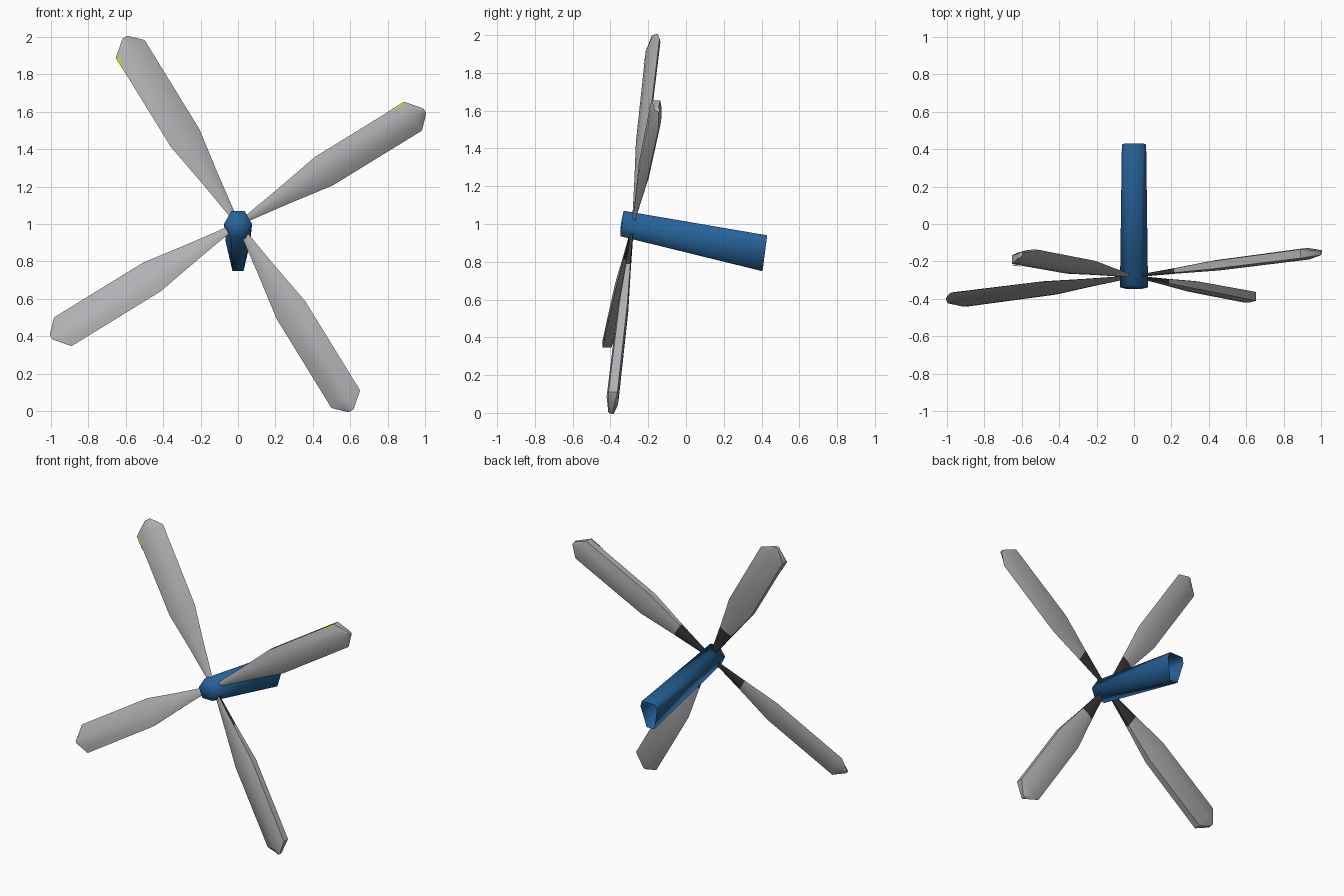
import bpy, bmesh, math
from mathutils import Vector

if "Cube" in bpy.data.objects:
    bpy.data.objects.remove(bpy.data.objects["Cube"])


def material(name, rgb):
    m = bpy.data.materials.new(name)
    m.diffuse_color = (*rgb, 1)
    m.use_nodes = True
    m.node_tree.nodes["Principled BSDF"].inputs["Base Color"].default_value = m.diffuse_color
    return m


BLUE = material("hub blue", (0.02, 0.125, 0.32))
GREY = material("blade grey", (0.44, 0.44, 0.46))
DARK = material("root dark grey", (0.04, 0.04, 0.045))
YELLOW = material("tip yellow", (0.75, 0.68, 0.01))


def finish(name, bm, mats, recalc=True):
    if recalc:
        bmesh.ops.recalc_face_normals(bm, faces=bm.faces)
    me = bpy.data.meshes.new(name)
    bm.to_mesh(me)
    bm.free()
    for m in mats:
        me.materials.append(m)
    ob = bpy.data.objects.new(name, me)
    bpy.context.collection.objects.link(ob)
    return ob


def smooth(ob, angle):
    bpy.ops.object.select_all(action='DESELECT')
    ob.select_set(True)
    bpy.context.view_layer.objects.active = ob
    bpy.ops.object.shade_smooth_by_angle(angle=math.radians(angle))


def hub():
    """Tapering six-sided tube, closed at the front and open at the back."""
    def ring(bm, half, y_top):
        top = half[0][1]
        pts = half + [(-x, z) for x, z in reversed(half)]
        return [bm.verts.new((x, y_top - 0.13 * (top - z), z)) for x, z in pts]
    bm = bmesh.new()
    front = ring(bm, [(0.035, 1.07), (0.075, 1.0), (0.04, 0.935)], -0.33)
    back = ring(bm, [(0.052, 0.94), (0.065, 0.90), (0.03, 0.75)], 0.43)
    nose = bm.verts.new((0, -0.345, 1.0))
    for i in range(6):
        j = (i + 1) % 6
        bm.faces.new((front[i], front[j], back[j], back[i]))
        bm.faces.new((front[j], front[i], nose))
    smooth(finish("hub", bm, [BLUE]), 100)


# Rotor disc leans back, so depth follows the position in the front view
def disc_point(angle, r, s, t):
    x = r * math.cos(angle) - s * math.sin(angle)
    z = r * math.sin(angle) + s * math.cos(angle)
    return Vector((x, -0.28 + 0.0416 * x + 0.141 * z + t, 1 + z))


# Pitched blade section: (chord, thickness), blunt on the positive edge
SECTION = [(0.09, -0.032), (0.045, -0.037), (0, -0.030), (-0.05, -0.008),
           (-0.09, 0.022), (-0.05, 0.031), (0, 0.031), (0.045, 0.026), (0.09, 0.015)]
# Stations: radius, chord scale, thickness scale, chord offset
STATIONS = [(0.04, 0.16, 0.2, 0), (0.28, 0.54, 0.5, 0), (0.54, 1, 0.9, 0),
            (1.10, 1, 1, 0), (1.168, 0.16, 0.45, -0.008)]


def blade(name, angle):
    bm = bmesh.new()
    rings = [[bm.verts.new(disc_point(angle, r, s * cs + off, t * ts)) for s, t in SECTION]
             for r, cs, ts, off in STATIONS]
    n = len(SECTION)
    for k in range(len(rings) - 1):
        for i in range(n):
            j = (i + 1) % n
            f = bm.faces.new((rings[k][i], rings[k][j], rings[k + 1][j], rings[k + 1][i]))
            # dark root on the back half of the section
            f.material_index = 1 if k == 0 and i >= 4 else 0
    bm.faces.new(rings[0])
    bm.faces.new(rings[-1])
    smooth(finish(name, bm, [GREY, DARK]), 40)


def tip_mark(name, angle):
    """Thin yellow sliver along the blunt edge near the tip."""
    bm = bmesh.new()
    pts = [(0.99, 0.091), (1.10, 0.092), (1.09, 0.076)]
    f = bm.faces.new([bm.verts.new(disc_point(angle, r, s, -0.0375)) for r, s in pts])
    bm.normal_update()
    if f.normal.y > 0:
        f.normal_flip()
    finish(name, bm, [YELLOW], recalc=False)


hub()
for q in range(4):
    a = math.radians(31.6 + 90 * q)
    blade(f"blade_{q + 1}", a)
    if q < 2:
        tip_mark(f"tip_mark_{q + 1}", a)
